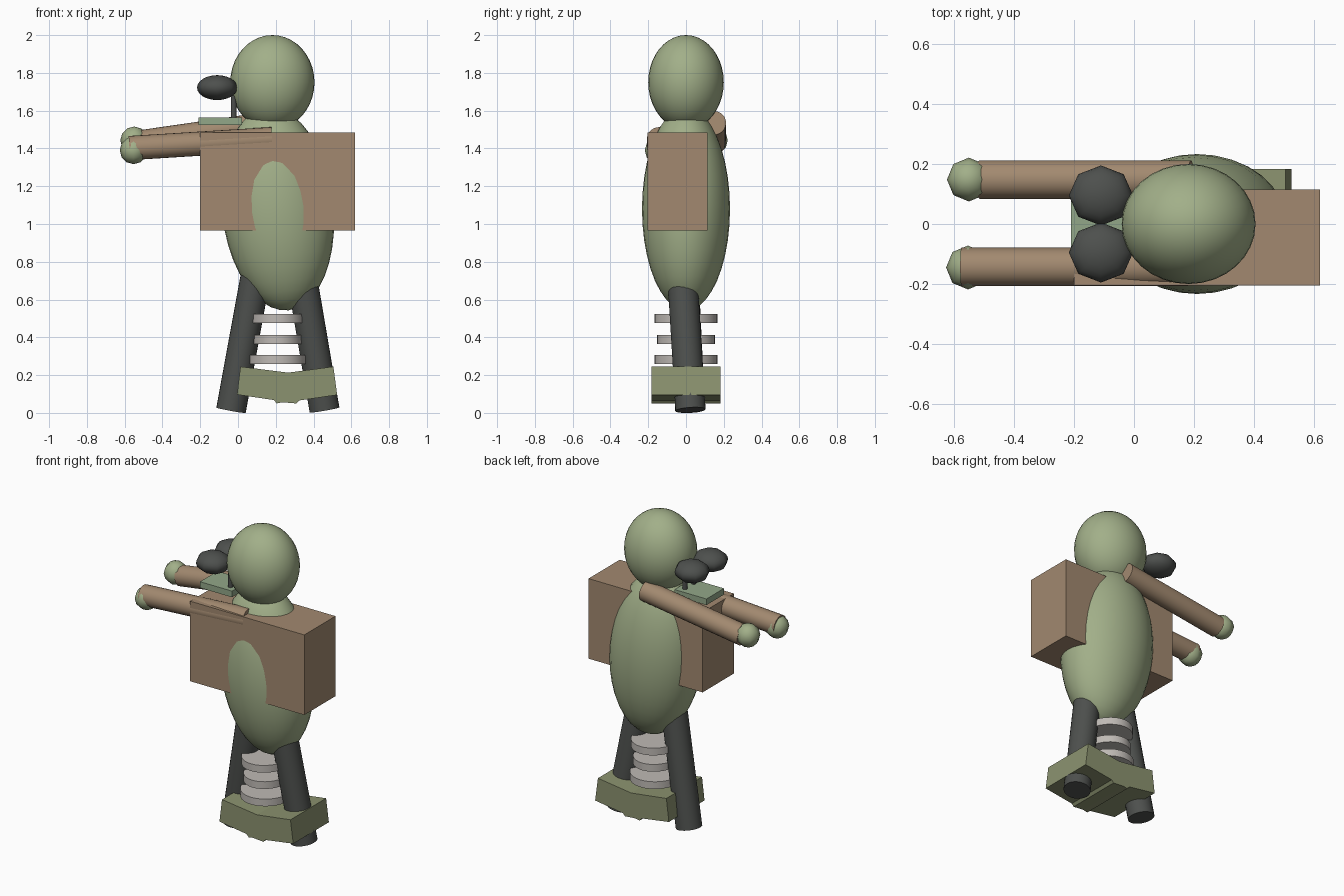
import bpy, bmesh, math
from mathutils import Vector

if "Cube" in bpy.data.objects:
    bpy.data.objects.remove(bpy.data.objects["Cube"])


def material(name, rgb):
    m = bpy.data.materials.new(name)
    m.diffuse_color = (*rgb, 1)
    m.use_nodes = True
    m.node_tree.nodes["Principled BSDF"].inputs["Base Color"].default_value = m.diffuse_color
    return m


SAGE = material("sage", (0.36, 0.43, 0.25))
BROWN = material("brown", (0.36, 0.25, 0.16))
DARK = material("charcoal", (0.075, 0.08, 0.075))
OLIVE = material("olive", (0.26, 0.29, 0.16))
PALE = material("pale_grey", (0.52, 0.49, 0.46))
LEAF = material("leaf", (0.29, 0.39, 0.25))


def finish(name, mat, smooth=True, angle=40):
    ob = bpy.context.object
    ob.name = name
    ob.data.materials.append(mat)
    bpy.ops.object.transform_apply(location=False, rotation=True, scale=True)
    if smooth:
        bpy.ops.object.shade_smooth_by_angle(angle=math.radians(angle))
    return ob


def ellipsoid(name, loc, radii, mat, rot=(0, 0, 0), seg=32, rings=20):
    bpy.ops.mesh.primitive_uv_sphere_add(segments=seg, ring_count=rings, radius=1,
                                         location=loc, rotation=rot)
    bpy.context.object.scale = radii
    return finish(name, mat, angle=65)


def box(name, lo, hi, mat):
    lo, hi = Vector(lo), Vector(hi)
    bpy.ops.mesh.primitive_cube_add(size=1, location=(lo + hi) / 2)
    bpy.context.object.scale = hi - lo
    return finish(name, mat, smooth=False)


def rod(name, a, b, radius, mat, seg=24):
    a, b = Vector(a), Vector(b)
    d = b - a
    bpy.ops.mesh.primitive_cylinder_add(vertices=seg, radius=radius, depth=d.length,
                                        location=(a + b) / 2,
                                        rotation=d.to_track_quat('Z', 'Y').to_euler())
    return finish(name, mat)


# Head, leaning body and torso block
ellipsoid("head", (0.182, 0, 1.75), (0.223, 0.2, 0.25), SAGE)
ellipsoid("body", (0.21, 0, 1.08), (0.295, 0.233, 0.54), SAGE, rot=(0, -0.107, 0))
box("torso_block", (-0.2, -0.205, 0.965), (0.62, 0.115, 1.485), BROWN)

# Eyes on short stalks
for side, s in (("right", -1), ("left", 1)):
    ellipsoid(side + "_eye", (-0.11, s * 0.095, 1.722), (0.107, 0.1, 0.066), DARK,
              seg=8, rings=12).data.update()
    rod(side + "_eye_stalk", (-0.023, s * 0.045, 1.55), (-0.023, s * 0.045, 1.68), 0.015, DARK, 12)

# Mouth slab
box("mouth", (-0.21, -0.09, 1.525), (0.02, 0.09, 1.565), LEAF)

# Arms with faceted hands
rod("front_arm", (0.18, -0.143, 1.449), (-0.575, -0.143, 1.402), 0.064, BROWN)
rod("back_arm", (0.19, 0.148, 1.535), (-0.515, 0.148, 1.433), 0.064, BROWN)
ellipsoid("front_hand", (-0.553, -0.145, 1.39), (0.073,) * 3, SAGE, seg=8, rings=6)
ellipsoid("back_hand", (-0.55, 0.148, 1.443), (0.073,) * 3, SAGE, seg=8, rings=6)

# Splayed legs
rod("left_leg", (-0.037, 0.022, 0.014), (0.105, -0.015, 0.79), 0.079, DARK)
rod("right_leg", (0.458, 0.024, 0.016), (0.335, -0.02, 0.74), 0.08, DARK)

# Stack of spring discs
for i, (z, rx, ry) in enumerate([(0.5, 0.145, 0.167), (0.388, 0.133, 0.153), (0.283, 0.155, 0.167)]):
    bpy.ops.mesh.primitive_cylinder_add(vertices=32, radius=1, depth=1, location=(0.21, 0, z))
    bpy.context.object.scale = (rx, ry, 0.047)
    finish(f"spring_disc_{i + 1}", PALE)

# Foot plate: bent profile extruded front to back
profile = [(-0.005, 0.097), (0.19, 0.068), (0.205, 0.05), (0.235, 0.056), (0.31, 0.05), (0.325, 0.066),
           (0.525, 0.095), (0.505, 0.245), (0.265, 0.213), (0.013, 0.245)]
bm = bmesh.new()
face = bm.faces.new([bm.verts.new((x, -0.183, z)) for x, z in profile])
ext = bmesh.ops.extrude_face_region(bm, geom=[face])
bmesh.ops.translate(bm, vec=(0, 0.366, 0),
                    verts=[v for v in ext["geom"] if isinstance(v, bmesh.types.BMVert)])
bmesh.ops.recalc_face_normals(bm, faces=bm.faces[:])
mesh = bpy.data.meshes.new("foot_plate")
bm.to_mesh(mesh)
bm.free()
mesh.materials.append(OLIVE)
bpy.context.collection.objects.link(bpy.data.objects.new("foot_plate", mesh))
